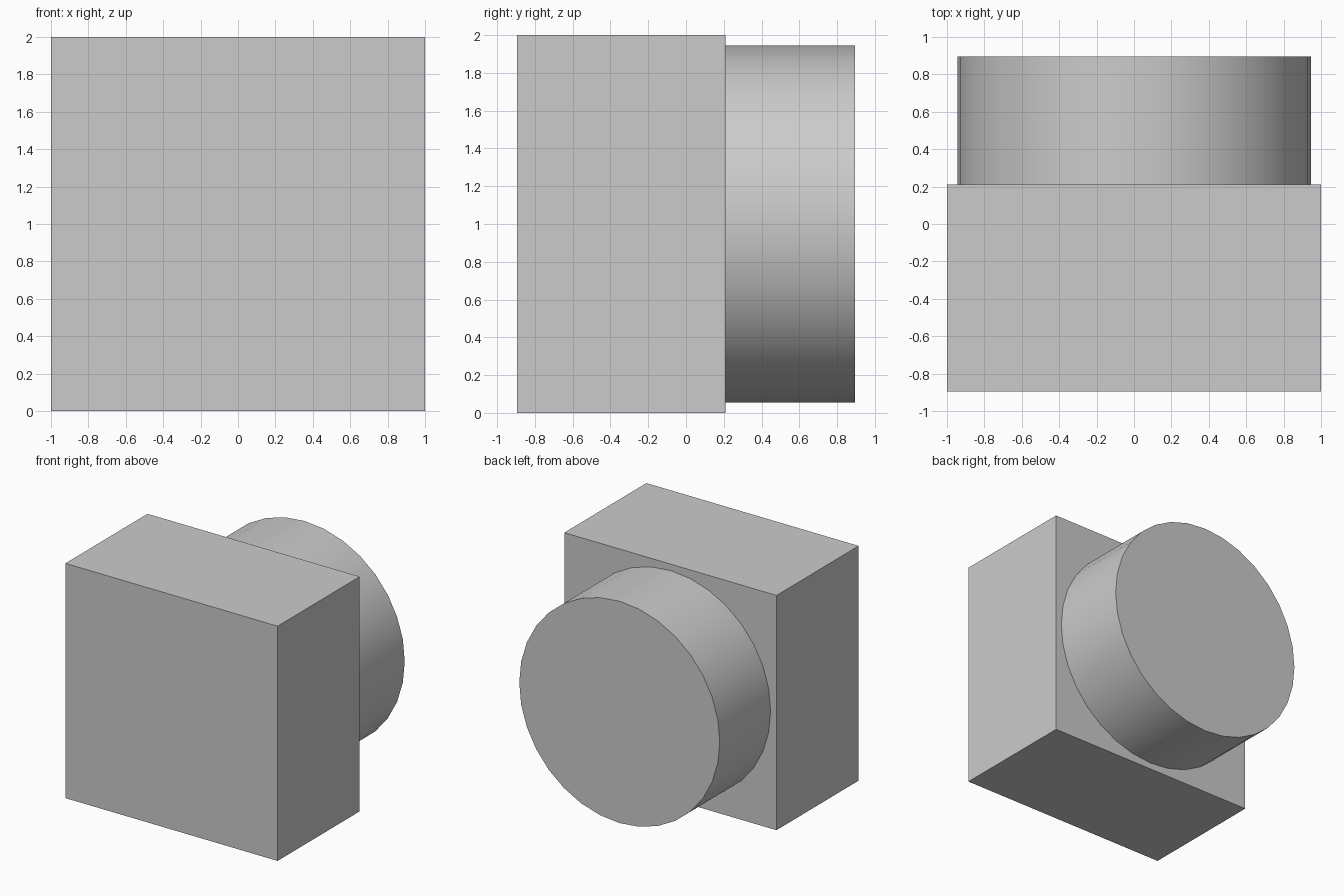
import bpy
import math

cube = bpy.data.objects.get("Cube")
if cube:
    bpy.data.objects.remove(cube, do_unlink=True)

# Single plain grey material
grey = bpy.data.materials.new("plain_grey")
grey.use_nodes = True
colour = (0.6, 0.6, 0.6, 1.0)
grey.diffuse_color = colour
grey.node_tree.nodes["Principled BSDF"].inputs["Base Color"].default_value = colour

FRONT, JOIN, BACK = -0.895, 0.21, 0.895

# Square block at the front
bpy.ops.mesh.primitive_cube_add(size=1, location=(0, (FRONT + JOIN) / 2, 1))
block = bpy.context.object
block.name = "block"
block.scale = (2, JOIN - FRONT, 2)
bpy.ops.object.transform_apply(location=False, rotation=False, scale=True)
block.data.materials.append(grey)

# Round boss on the back face
bpy.ops.mesh.primitive_cylinder_add(
    vertices=32, radius=0.945, depth=BACK - JOIN,
    location=(0, (JOIN + BACK) / 2, 1), rotation=(math.pi / 2, 0, 0))
boss = bpy.context.object
boss.name = "round_boss"
bpy.ops.object.shade_smooth_by_angle(angle=math.radians(30))
boss.data.materials.append(grey)
